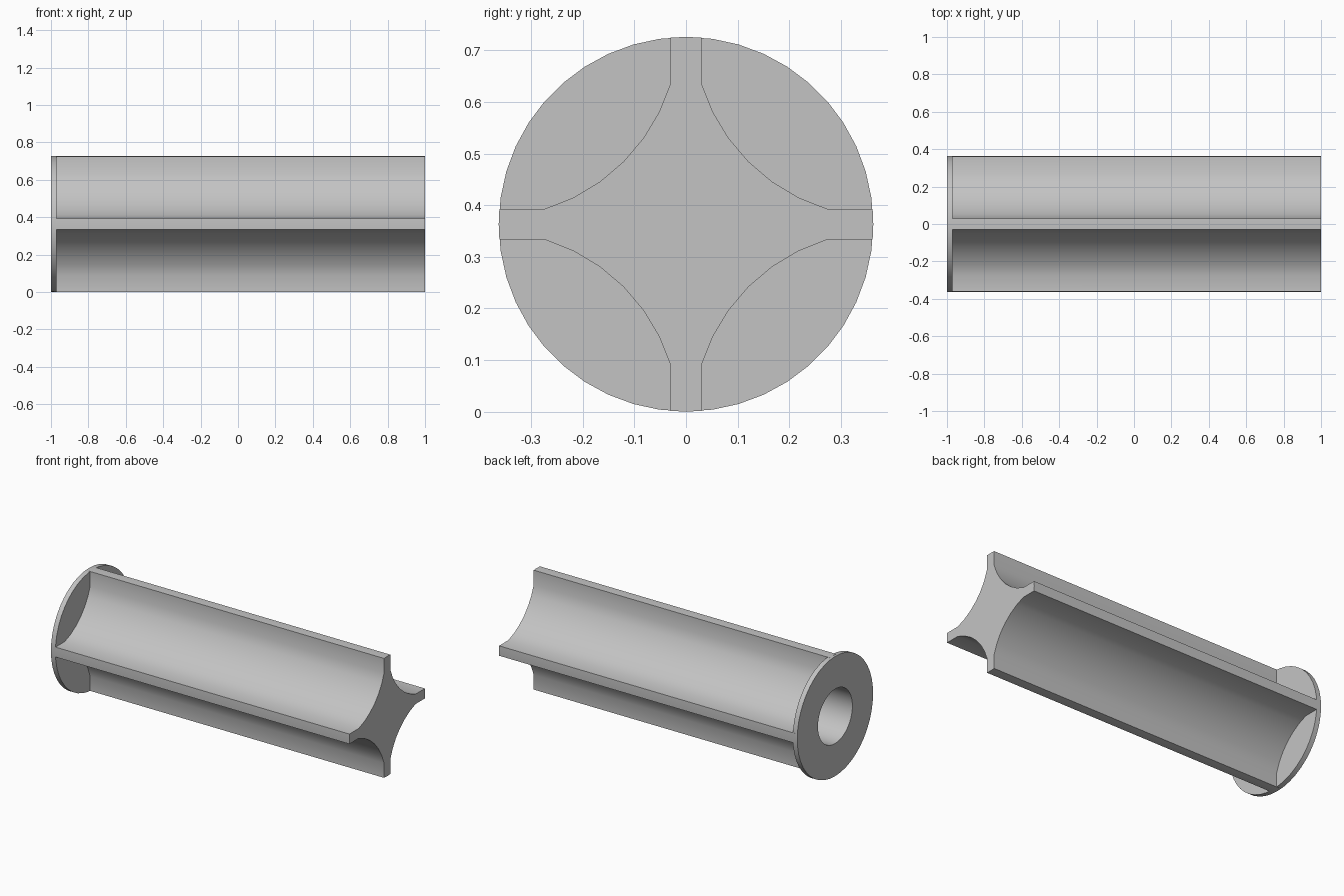
import bpy, bmesh, math

if "Cube" in bpy.data.objects:
    bpy.data.objects.remove(bpy.data.objects["Cube"], do_unlink=True)

RADIUS = 0.363       # flange and rib tip radius, also the axis height
RIB = 0.03           # half the rib thickness
GROOVE_C = 0.38      # offset of each groove centre from the axis
BORE = 0.165

grey = bpy.data.materials.new("plain grey")
grey.use_nodes = True
grey.diffuse_color = (0.55, 0.55, 0.55, 1)
grey.node_tree.nodes["Principled BSDF"].inputs["Base Color"].default_value = grey.diffuse_color


def extrude_x(name, outline, x0, x1):
    """Prism along x from a (y, z) outline around the axis."""
    bm = bmesh.new()
    face = bm.faces.new([bm.verts.new((x0, y, z + RADIUS)) for y, z in outline])
    new = bmesh.ops.extrude_face_region(bm, geom=[face])["geom"]
    bmesh.ops.translate(bm, vec=(x1 - x0, 0, 0),
                        verts=[v for v in new if isinstance(v, bmesh.types.BMVert)])
    bmesh.ops.recalc_face_normals(bm, faces=bm.faces)
    mesh = bpy.data.meshes.new(name)
    bm.to_mesh(mesh)
    bm.free()
    mesh.materials.append(grey)
    obj = bpy.data.objects.new(name, mesh)
    bpy.context.collection.objects.link(obj)
    return obj


def circle(radius, count):
    return [(radius * math.sin(math.tau * i / count), radius * math.cos(math.tau * i / count))
            for i in range(count)]


def boolean(target, tool, operation):
    mod = target.modifiers.new(operation.lower(), "BOOLEAN")
    mod.operation, mod.solver, mod.object = operation, "EXACT", tool
    bpy.context.view_layer.objects.active = target
    bpy.ops.object.modifier_apply(modifier=mod.name)
    bpy.data.objects.remove(tool, do_unlink=True)


# One quarter of the cross section: rib tip, then the concave groove
tip = math.sqrt(RADIUS ** 2 - RIB ** 2)
root = 0.273
start = math.atan2(root - GROOVE_C, RIB - GROOVE_C) % math.tau
sweep = 2 * (math.radians(225) - start)
groove_r = math.hypot(GROOVE_C - RIB, GROOVE_C - root)
quarter = [(0, RADIUS), (RIB, tip)]
for i in range(7):
    a = start + sweep * i / 6
    quarter.append((GROOVE_C + groove_r * math.cos(a), GROOVE_C + groove_r * math.sin(a)))
quarter.append((tip, RIB))

# Repeat the quarter around the axis
outline = []
for _ in range(4):
    outline += quarter
    quarter = [(z, -y) for y, z in quarter]

# Ribbed shaft joined to the end flange, with a blind bore in the flange end
shaft = extrude_x("ribbed_shaft", outline, -0.985, 1)
flange = extrude_x("end_flange", circle(RADIUS, 44), -1, -0.97)
boolean(shaft, flange, "UNION")
bore = extrude_x("bore_cutter", circle(BORE, 44), -1.1, 0.9)
boolean(shaft, bore, "DIFFERENCE")

bpy.ops.object.select_all(action="DESELECT")
shaft.select_set(True)
bpy.context.view_layer.objects.active = shaft
bpy.ops.object.shade_smooth_by_angle(angle=math.radians(30))
